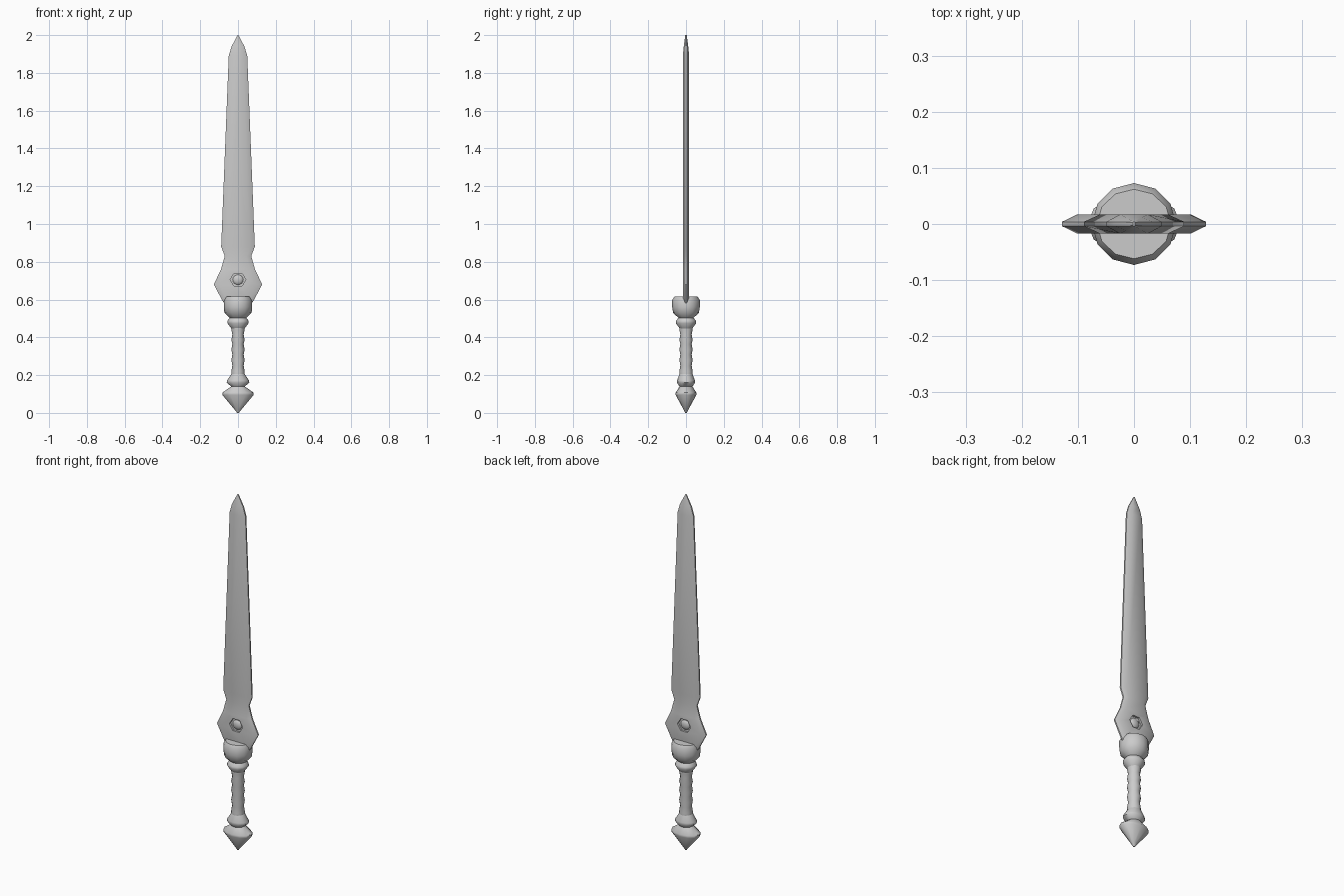
import bpy, bmesh, math
from mathutils import Matrix

if "Cube" in bpy.data.objects:
    bpy.data.objects.remove(bpy.data.objects["Cube"])


def skin(name, rings, angle=40):
    """Join equal-length rings of points into a closed, smooth-shaded object."""
    bm = bmesh.new()
    loops = [[bm.verts.new(p) for p in ring] for ring in rings]
    n = len(loops[0])
    for a, b in zip(loops, loops[1:]):
        for i in range(n):
            j = (i + 1) % n
            bm.faces.new((a[i], a[j], b[j], b[i]))
    bm.faces.new(loops[0][::-1])
    bm.faces.new(loops[-1])
    return finish(name, bm, angle)


def finish(name, bm, angle):
    bmesh.ops.recalc_face_normals(bm, faces=bm.faces)
    me = bpy.data.meshes.new(name)
    bm.to_mesh(me)
    bm.free()
    ob = bpy.data.objects.new(name, me)
    bpy.context.collection.objects.link(ob)
    smooth(me, angle)
    return ob


def smooth(me, angle):
    me.shade_smooth()
    me.set_sharp_from_angle(angle=math.radians(angle))


def lathe(name, profile, sides=12, angle=50):
    """Profile rows are (z, radius in x, radius in y)."""
    turn = [2 * math.pi * i / sides for i in range(sides)]
    return skin(name, [[(rx * math.cos(t), ry * math.sin(t), z) for t in turn]
                       for z, rx, ry in profile], angle)


# Blade: rows of (z, half width, bevel width, half thickness, half edge thickness)
rows = [(0.57, .066, .022, .016, .004), (0.595, .083, .026, .017, .004),
        (0.68, .128, .027, .017, .004), (0.76, .090, .027, .017, .004),
        (0.83, .070, .025, .017, .004), (0.88, .089, .028, .017, .004),
        (1.89, .049, .024, .017, .004), (1.94, .034, .020, .012, .004),
        (2.00, .002, .001, .004, .003)]
blade = skin("blade", [[(w, -e, z), (w, e, z), (w - b, t, z), (b - w, t, z),
                        (-w, e, z), (-w, -e, z), (b - w, -t, z), (w - b, -t, z)]
                       for z, w, b, t, e in rows])

# Hexagonal sockets cut in both blade faces
for side in (-1, 1):
    ring = [(0.042 * math.cos(k * math.pi / 3), 0.039 * math.sin(k * math.pi / 3) + 0.705)
            for k in range(6)]
    cutter = skin("socket_cutter", [[(x, side * y, z) for x, z in ring] for y in (0.006, 0.05)])
    cutter.hide_render = True
    cutter.hide_set(True)
    mod = blade.modifiers.new("socket", 'BOOLEAN')
    mod.operation = 'DIFFERENCE'
    mod.solver = 'EXACT'
    mod.object = cutter
bpy.context.view_layer.update()
cut = bpy.data.meshes.new_from_object(
    blade.evaluated_get(bpy.context.evaluated_depsgraph_get()))
blade.modifiers.clear()
blade.data = cut
smooth(cut, 40)
for ob in [o for o in bpy.data.objects if o.name.startswith("socket_cutter")]:
    bpy.data.objects.remove(ob)

# Gem seated in the sockets
bm = bmesh.new()
bmesh.ops.create_uvsphere(bm, u_segments=12, v_segments=8, radius=1,
                          matrix=Matrix.Translation((0, 0, 0.705)) @
                          Matrix.Diagonal((0.031, 0.016, 0.029, 1)))
finish("gem", bm, 60)

# Collar gripping the blade root
lathe("collar", [(0.445, .034, .032), (0.475, .056, .054), (0.488, .056, .052),
                 (0.503, .044, .040), (0.53, .072, .068), (0.56, .075, .073),
                 (0.597, .075, .073), (0.615, .066, .062)])

# Grip with soft finger waists
grip = [(0.19, .034, .034)]
for z in (0.235, 0.295, 0.35, 0.40):
    grip += [(z - 0.015, .035, .035), (z + 0.015, .030, .030)]
grip += [(0.44, .035, .035), (0.46, .034, .034)]
lathe("grip", grip)

# Pommel: small ring above a pointed diamond
lathe("pommel", [(0.0, .004, .004), (0.02, .020, .014), (0.095, .083, .055),
                 (0.107, .083, .055), (0.14, .036, .034), (0.16, .060, .048),
                 (0.172, .058, .047), (0.208, .034, .034)])
